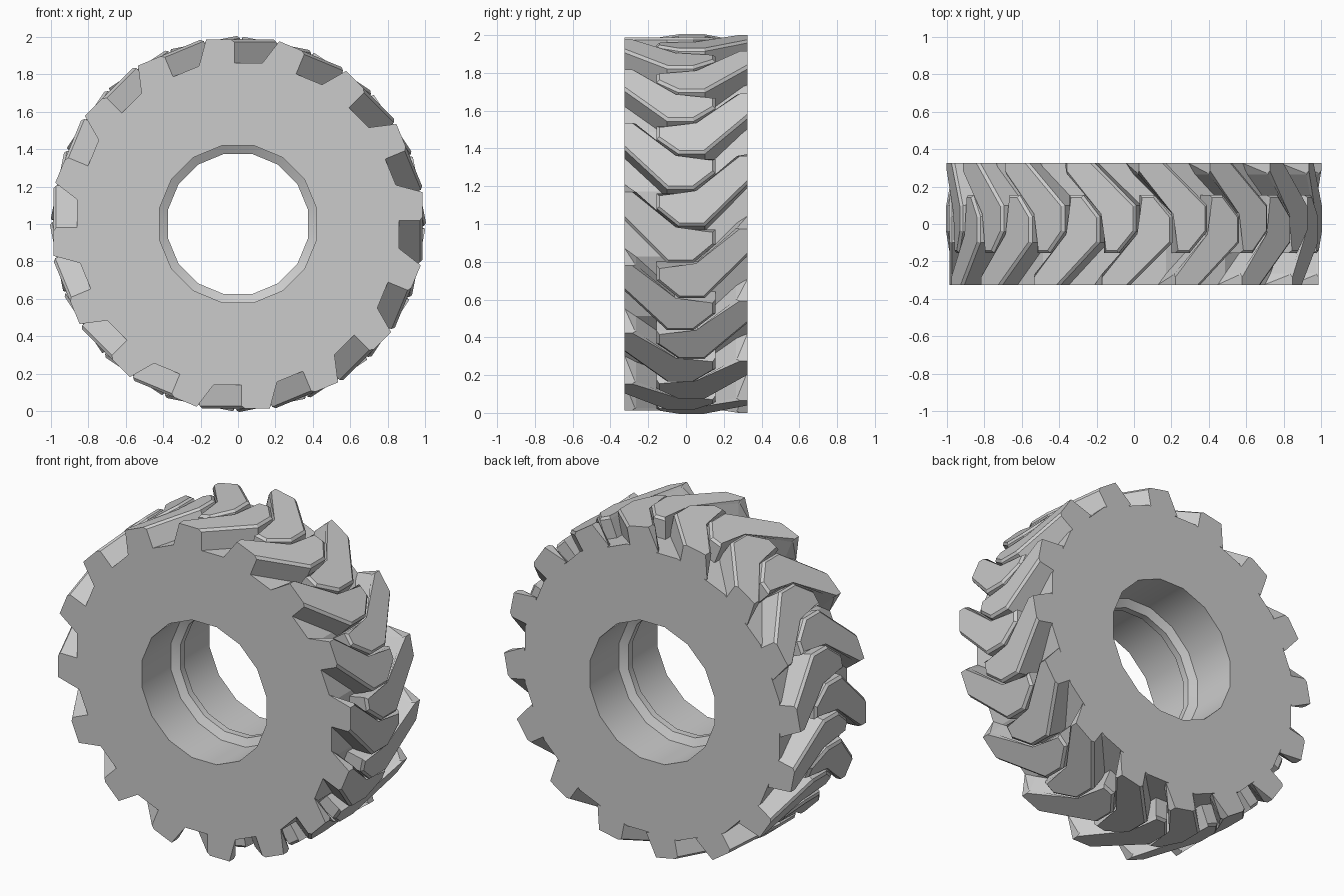
import bpy, bmesh, math
from mathutils import Matrix, Vector

if "Cube" in bpy.data.objects:
    bpy.data.objects.remove(bpy.data.objects["Cube"])

N = 16                      # lugs per side, and sides of the carcass
STEP = 2 * math.pi / N
W = 0.325                   # half width
CENTRE = Matrix.Translation((0, 0, 1))


def finish(bm, name):
    bmesh.ops.recalc_face_normals(bm, faces=bm.faces)
    me = bpy.data.meshes.new(name)
    bm.to_mesh(me)
    bm.free()
    ob = bpy.data.objects.new(name, me)
    bpy.context.collection.objects.link(ob)
    return ob


# Tyre carcass: closed profile (apothem, y) turned around the y axis
profile = [(0.86, -W), (0.86, W), (0.42, W), (0.42, 0.045), (0.375, 0.02),
           (0.375, -0.02), (0.42, -0.045), (0.42, -W)]
bm = bmesh.new()
rings = []
for i in range(N):
    a = (i + 0.5) * STEP
    rings.append([bm.verts.new((r / math.cos(STEP / 2) * math.sin(a), y,
                                1 + r / math.cos(STEP / 2) * math.cos(a)))
                  for r, y in profile])
for i in range(N):
    p, q = rings[i], rings[(i + 1) % N]
    for j in range(len(profile)):
        k = (j + 1) % len(profile)
        bm.faces.new((p[j], p[k], q[k], q[j]))
body = finish(bm, "tyre_carcass")
bpy.context.view_layer.objects.active = body
body.select_set(True)
bpy.ops.object.shade_smooth_by_angle(angle=math.radians(24))
for f in body.data.polygons:          # only the bore stays smooth
    c = f.center
    f.use_smooth = math.hypot(c.x, c.z - 1) < 0.5

# Tread lug: bent bar outline (x along the rolling direction, y across)
outline = [(-0.17, -W), (-0.02, -W), (0.205, -0.10), (0.205, 0.04),
           (0.11, 0.155), (0.03, 0.155), (0.03, -0.06), (-0.17, -0.265)]


def add_lug(bm, matrix):
    lug = bmesh.new()
    low = [lug.verts.new((x, y, 0.84)) for x, y in outline]
    top = [lug.verts.new((x, y, 0.987)) for x, y in outline]
    low[0].co.x = -0.21               # flared foot at the shoulder
    n = len(outline)
    lug.faces.new(low[::-1])
    lug.faces.new(top)
    for i in range(n):
        j = (i + 1) % n
        f = (low[i], low[j], top[j], top[i])
        if i == n - 1:                # twisted shoulder face as two triangles
            lug.faces.new((low[i], low[j], top[i]))
            lug.faces.new((low[j], top[j], top[i]))
        else:
            lug.faces.new(f)
    # Chamfer the running edges, leaving the end flush with the sidewall
    edges = [lug.edges.get((top[i], top[(i + 1) % n])) for i in range(1, n - 1)]
    bmesh.ops.bevel(lug, geom=edges, offset=0.014, segments=1, affect='EDGES')
    lug.transform(matrix)
    me = bpy.data.meshes.new("tmp")
    lug.to_mesh(me)
    lug.free()
    bm.from_mesh(me)
    bpy.data.meshes.remove(me)


# Front and back lug rows, mirrored and staggered by half a step
for name, side, shift in (("front_lugs", 1, 0), ("back_lugs", -1, 0.5)):
    bm = bmesh.new()
    for i in range(N):
        add_lug(bm, CENTRE @ Matrix.Rotation((i + shift) * STEP, 4, 'Y')
                @ Matrix.Diagonal((1, side, 1, 1)))
    finish(bm, name)
